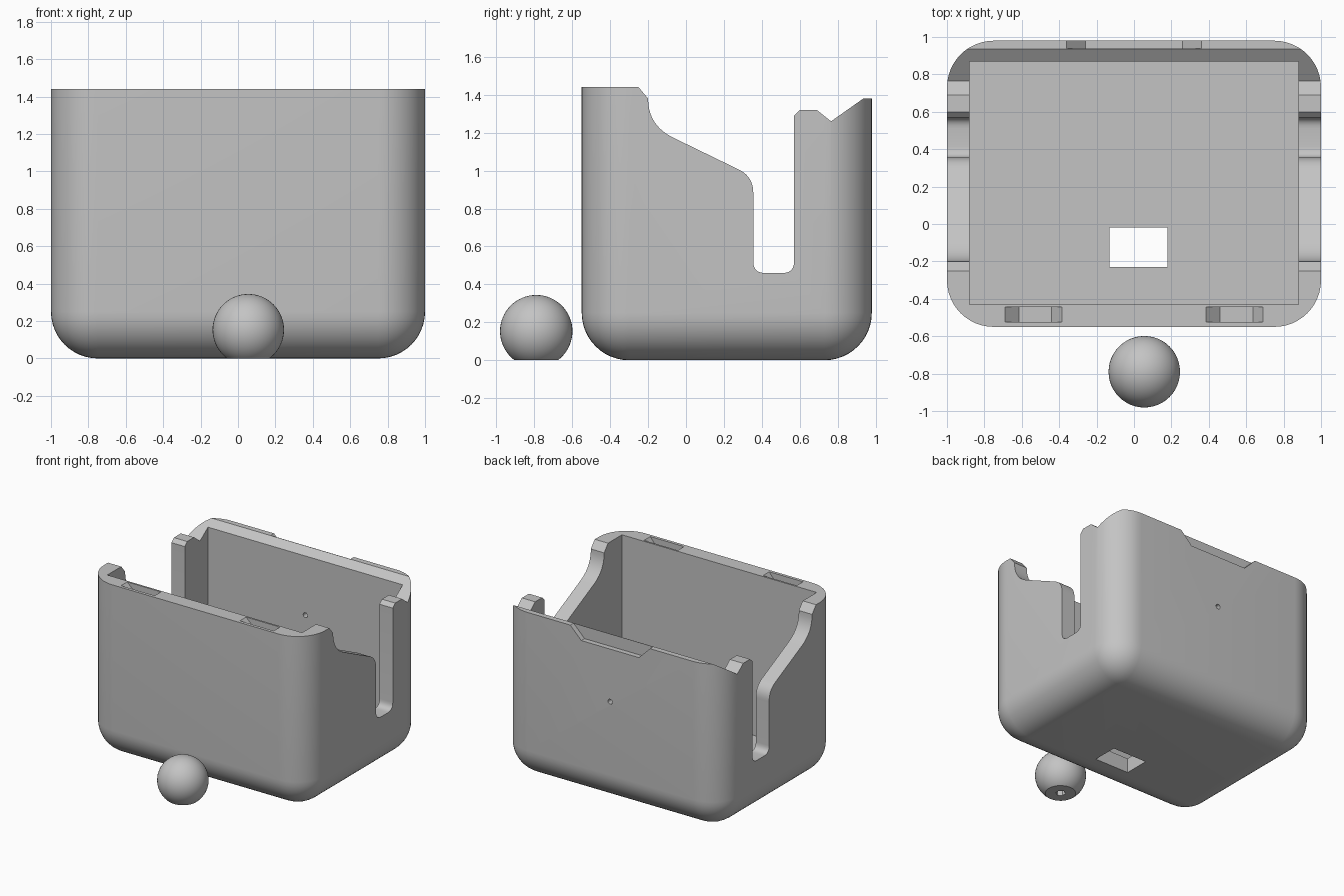
import bpy, bmesh, math
from mathutils import Vector, Matrix

if "Cube" in bpy.data.objects:
    bpy.data.objects.remove(bpy.data.objects["Cube"])

grey = bpy.data.materials.new("light grey")
grey.diffuse_color = (0.55, 0.55, 0.55, 1)
grey.use_nodes = True
grey.node_tree.nodes["Principled BSDF"].inputs["Base Color"].default_value = grey.diffuse_color


def make_object(name, bm):
    bmesh.ops.recalc_face_normals(bm, faces=bm.faces)
    me = bpy.data.meshes.new(name)
    bm.to_mesh(me)
    bm.free()
    me.materials.append(grey)
    ob = bpy.data.objects.new(name, me)
    bpy.context.collection.objects.link(ob)
    return ob


def box(bm, x0, x1, y0, y1, z0, z1):
    m = Matrix.Translation(((x0 + x1) / 2, (y0 + y1) / 2, (z0 + z1) / 2))
    return bmesh.ops.create_cube(bm, size=1, matrix=m @ Matrix.Diagonal((x1 - x0, y1 - y0, z1 - z0, 1)))


def prism(name, pts, offset):
    """Extrude a closed outline of 3D points along an offset."""
    bm = bmesh.new()
    face = bm.faces.new([bm.verts.new(p) for p in pts])
    ext = bmesh.ops.extrude_face_region(bm, geom=[face])
    bmesh.ops.translate(bm, vec=offset, verts=[v for v in ext["geom"] if isinstance(v, bmesh.types.BMVert)])
    return make_object(name, bm)


def box_object(name, *dims):
    bm = bmesh.new()
    box(bm, *dims)
    return make_object(name, bm)


def rod(name, sides, radius, length, matrix):
    bm = bmesh.new()
    bmesh.ops.create_cone(bm, cap_ends=True, segments=sides, radius1=radius, radius2=radius,
                          depth=length, matrix=matrix)
    return make_object(name, bm)


def curve(a, c, b, n=10):
    """Rounded corner from a to b with corner point c."""
    a, b, c = Vector(a), Vector(b), Vector(c)
    return [tuple(a * (1 - t) ** 2 + c * 2 * t * (1 - t) + b * t * t) for t in (i / n for i in range(n + 1))]


def cut(target, cutters):
    bpy.ops.object.select_all(action="DESELECT")
    bpy.context.view_layer.objects.active = target
    target.select_set(True)
    for c in cutters:
        mod = target.modifiers.new("cut", "BOOLEAN")
        mod.operation, mod.solver, mod.object = "DIFFERENCE", "EXACT", c
        bpy.ops.object.modifier_apply(modifier=mod.name)
        bpy.data.objects.remove(c)
    bpy.ops.object.shade_smooth_by_angle(angle=math.radians(25))


# Case: block with rounded upright and bottom edges
bm = bmesh.new()
box(bm, -1, 1, -0.55, 0.98, 0, 1.44)
edges = [e for e in bm.edges if not all(v.co.z > 1 for v in e.verts)]
bmesh.ops.bevel(bm, geom=edges, offset=0.25, offset_type="OFFSET", segments=12, profile=0.5, affect="EDGES")
case = make_object("case", bm)

# Side profile cut: scooped shoulder, slot, post and sloped back rim
side = [(-0.25, 1.7), (-0.25, 1.44)]
side += curve((-0.2, 1.38), (-0.2, 1.24), (-0.07, 1.175))
side += curve((0.28, 1.005), (0.355, 0.968), (0.355, 0.88))
side += curve((0.355, 0.52), (0.355, 0.46), (0.415, 0.46), 6)
side += curve((0.51, 0.46), (0.57, 0.46), (0.57, 0.52), 6)
side += [(0.57, 1.29), (0.6, 1.32), (0.69, 1.32), (0.765, 1.26), (0.935, 1.38), (1.2, 1.38), (1.2, 1.7)]
cutters = [
    box_object("cavity", -0.88, 0.88, -0.43, 0.87, 0.12, 2),
    prism("side_cut", [(-1.5, y, z) for y, z in side], (3, 0, 0)),
    box_object("floor_window", -0.13, 0.18, -0.23, -0.02, -0.2, 0.4),
    # Back rim recess with sloping ends
    prism("back_recess", [(x, 0.938, z) for x, z in
                          ((-0.36, 1.38), (-0.26, 1.28), (0.26, 1.28), (0.36, 1.38), (0.36, 1.6), (-0.36, 1.6))],
          (0, 0.3, 0)),
    # Small round hole through the back wall
    rod("back_hole", 16, 0.02, 0.4, Matrix.Translation((0, 0.95, 0.85)) @ Matrix.Rotation(math.pi / 2, 4, "X")),
]
# Pair of pockets in the front rim
for x in (-0.69, 0.385):
    pocket = [(x, 1.44), (x + 0.075, 1.37), (x + 0.25, 1.37), (x + 0.305, 1.44), (x + 0.305, 1.6), (x, 1.6)]
    cutters.append(prism("front_pocket", [(px, -0.525, z) for px, z in pocket], (0, 0.08, 0)))
cut(case, cutters)

# Ball with a flat base and a hexagonal socket
bm = bmesh.new()
bmesh.ops.create_uvsphere(bm, u_segments=48, v_segments=32, radius=0.191,
                          matrix=Matrix.Translation((0.055, -0.79, 0.153)))
ball = make_object("ball", bm)
cut(ball, [
    box_object("base_cut", -0.5, 0.5, -1.3, -0.3, -0.5, 0),
    rod("socket", 6, 0.038, 0.3, Matrix.Translation((0.055, -0.79, 0))),
])
